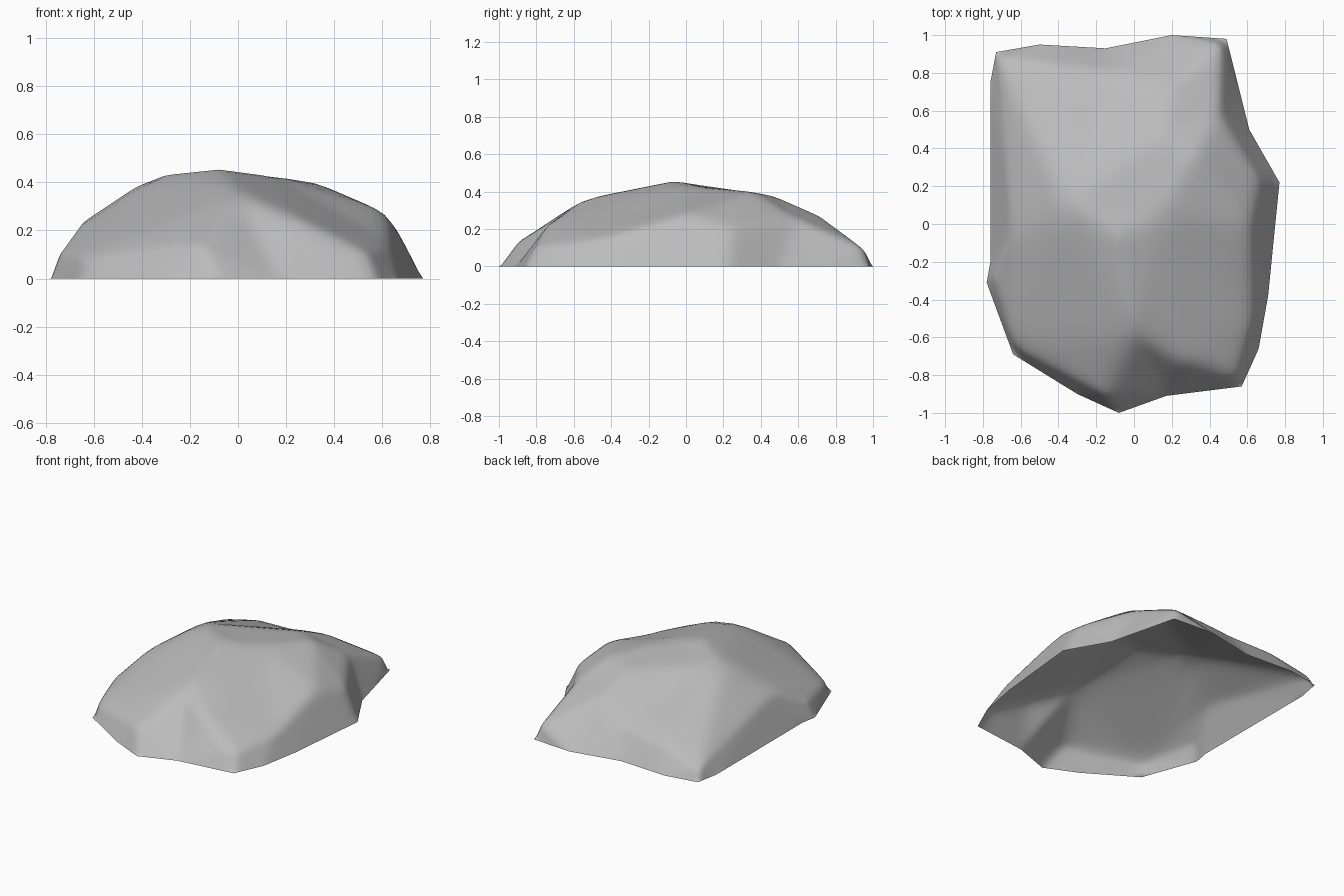
import bpy
import bmesh
from mathutils import Vector
from mathutils.geometry import delaunay_2d_cdt

cube = bpy.data.objects.get("Cube")
if cube:
    bpy.data.objects.remove(cube, do_unlink=True)

# Ground outline of the boulder, counter-clockwise from the front tip
RIM = [(-.08, -1), (.17, -.91), (.57, -.86), (.66, -.66), (.71, -.38), (.77, .22),
       (.61, .5), (.56, .7), (.49, .98), (.2, 1), (-.15, .93), (-.5, .95),
       (-.73, .91), (-.76, .75), (-.76, -.2), (-.78, -.31), (-.64, -.69), (-.3, -.9)]

# Corners of the chipped facets
CORNERS = {
    "peak": (-.08, -.07, .46), "crest_right": (-.37, .12, .43),
    "crest_left": (.15, .05, .43), "plateau_left": (.33, .36, .4),
    "plateau_back": (.15, .47, .38), "brow": (0, -.57, .36),
    "brow_left": (.25, -.72, .25), "front_left": (.53, -.8, .11),
    "front_tip": (-.16, -.89, .15), "front_right": (-.63, -.64, .09),
    "right_low": (-.74, -.29, .11), "right_high": (-.64, -.04, .25),
    "left_low": (.62, -.48, .15), "left_high": (.61, -.02, .28),
    "left_back": (.66, .24, .21), "notch": (.45, .58, .26),
    "back_left": (.46, .95, .1), "back_slope": (.2, .72, .27),
    "back_mid": (-.08, .79, .2), "back_dip": (-.4, .83, .17),
    "back_right": (-.71, .87, .08),
}

# Ridge lines running from corner to corner
RIDGES = [
    "peak crest_right right_high right_low front_right front_tip brow",
    "brow brow_left front_left left_low left_high left_back notch back_left",
    "back_left back_slope back_mid back_dip back_right right_high",
    "peak crest_left plateau_left notch",
    "crest_right brow",
    "crest_left brow_left",
    "crest_left left_high",
    "crest_right back_dip",
    "crest_right plateau_back plateau_left",
    "plateau_back back_slope",
    "right_high front_right",
    "crest_right front_right",
    "brow front_right",
]


def ridge_edges(index):
    """Turn the named ridge lines into pairs of point numbers."""
    for line in RIDGES:
        names = line.split()
        for a, b in zip(names, names[1:]):
            yield index[a], index[b]


def build_rock(name):
    count = len(RIM)
    index = {key: count + i for i, key in enumerate(CORNERS)}
    points = [Vector((x, y, 0)) for x, y in RIM] + [Vector(p) for p in CORNERS.values()]
    edges = [(i, (i + 1) % count) for i in range(count)] + list(ridge_edges(index))

    # Facets spanned between the ridges, open underneath
    flat, _, faces, origin, _, _ = delaunay_2d_cdt(
        [p.xy for p in points], edges, [], 1, 1e-5)
    bm = bmesh.new()
    verts = []
    for p, src in zip(flat, origin):
        z = points[src[0]].z if src else .3
        verts.append(bm.verts.new((p.x, p.y, z)))
    for f in faces:
        bm.faces.new([verts[i] for i in f])
    bmesh.ops.recalc_face_normals(bm, faces=bm.faces)
    if sum(f.normal.z for f in bm.faces) < 0:
        bmesh.ops.reverse_faces(bm, faces=bm.faces)

    # Worn ridges: refine the facets and relax everything above the rim
    bmesh.ops.subdivide_edges(bm, edges=bm.edges, cuts=7, use_grid_fill=True)
    inner = [v for v in bm.verts if not v.is_boundary]
    for _ in range(3):
        bmesh.ops.smooth_vert(bm, verts=inner, factor=.5,
                              use_axis_x=True, use_axis_y=True, use_axis_z=True)

    mesh = bpy.data.meshes.new(name)
    bm.to_mesh(mesh)
    bm.free()
    rock = bpy.data.objects.new(name, mesh)
    bpy.context.collection.objects.link(rock)
    return rock


# Plain grey stone
stone = bpy.data.materials.new("grey_stone")
stone.use_nodes = True
colour = (.5, .5, .5, 1)
stone.diffuse_color = colour
stone.node_tree.nodes["Principled BSDF"].inputs["Base Color"].default_value = colour

rock = build_rock("boulder")
rock.data.materials.append(stone)
for polygon in rock.data.polygons:
    polygon.use_smooth = True
